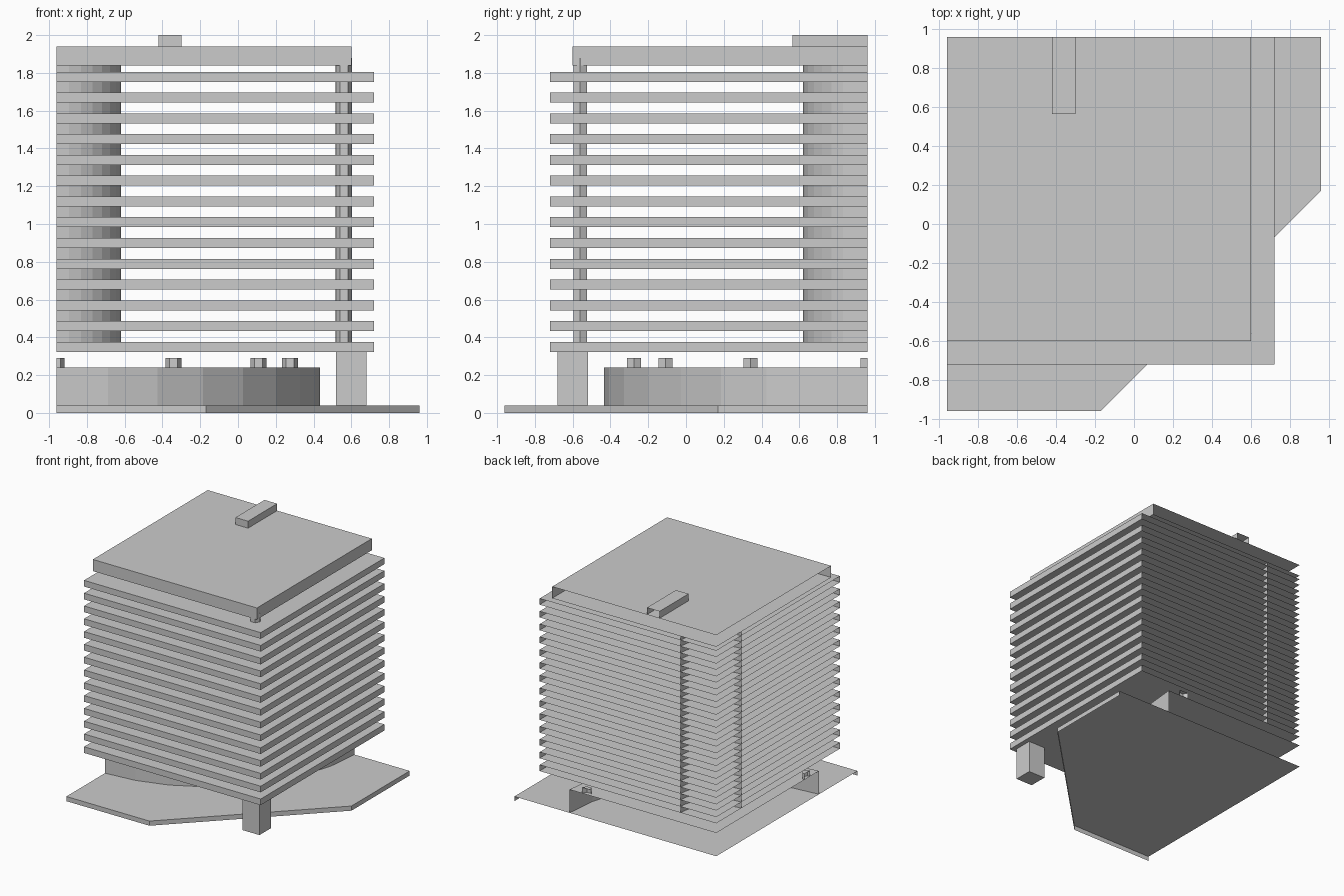
import bpy, bmesh, math

if "Cube" in bpy.data.objects:
    bpy.data.objects.remove(bpy.data.objects["Cube"])

CUT = 0.96   # the model is a corner section, sliced open at x = -CUT and y = +CUT
OVER = 1.3   # parts overshoot the slice planes and are trimmed there


def prism(name, outline, z0, z1, bottom=True):
    """Extrude an outline from z0 to z1, then trim it at the two slice planes."""
    bm = bmesh.new()
    low = [bm.verts.new((x, y, z0)) for x, y in outline]
    high = [bm.verts.new((x, y, z1)) for x, y in outline]
    n = len(outline)
    base = bm.faces.new(low[::-1])
    bm.faces.new(high)
    for i in range(n):
        j = (i + 1) % n
        bm.faces.new((low[i], low[j], high[j], high[i]))
    bmesh.ops.recalc_face_normals(bm, faces=bm.faces[:])
    if not bottom:
        bmesh.ops.delete(bm, geom=[base], context='FACES_ONLY')
    for co, no in (((-CUT, 0, 0), (-1, 0, 0)), ((0, CUT, 0), (0, 1, 0))):
        bmesh.ops.bisect_plane(bm, geom=bm.verts[:] + bm.edges[:] + bm.faces[:],
                               dist=1e-5, plane_co=co, plane_no=no, clear_outer=True)
    mesh = bpy.data.meshes.new(name)
    bm.to_mesh(mesh)
    bm.free()
    obj = bpy.data.objects.new(name, mesh)
    bpy.context.collection.objects.link(obj)
    return obj


def rect(x0, x1, y0, y1):
    return [(x0, y0), (x1, y0), (x1, y1), (x0, y1)]


def ngon(cx, cy, r, sides):
    return [(cx + r * math.cos(math.tau * i / sides),
             cy + r * math.sin(math.tau * i / sides)) for i in range(sides)]


# Ground plate with a chamfered corner, open underneath
prism("ground_plate",
      [(-OVER, -0.96), (-0.17, -0.96), (0.96, 0.17), (0.96, OVER), (-OVER, OVER)],
      0.0, 0.04, bottom=False)

# Round lobby and the ring of short hexagonal posts on its roof
prism("lobby", ngon(-CUT, CUT, 1.395, 32), 0.04, 0.24)
for k in range(4):
    a = math.radians(30 * k)
    prism(f"lobby_post_{k + 1}",
          ngon(-CUT + 1.235 * math.sin(a), CUT - 1.235 * math.cos(a), 0.0425, 6),
          0.24, 0.29)

# Square corner pillar and the slim column above it
prism("corner_pillar", rect(0.52, 0.68, -0.68, -0.52), 0.04, 0.323)
prism("corner_column", ngon(0.56, -0.56, 0.0425, 6), 0.323, 1.88)

# Round central core
prism("core", ngon(-CUT, CUT, 0.34, 32), 0.323, 1.84)

# Fourteen floor slabs
for k in range(14):
    z = 0.323 + 0.11 * k
    prism(f"floor_slab_{k + 1}", rect(-OVER, 0.72, -0.72, OVER), z, z + 0.053)

# Roof and rooftop unit
prism("roof", rect(-OVER, 0.60, -0.60, OVER), 1.84, 1.94)
prism("rooftop_unit", rect(-0.42, -0.30, 0.565, OVER), 1.94, 2.0)
